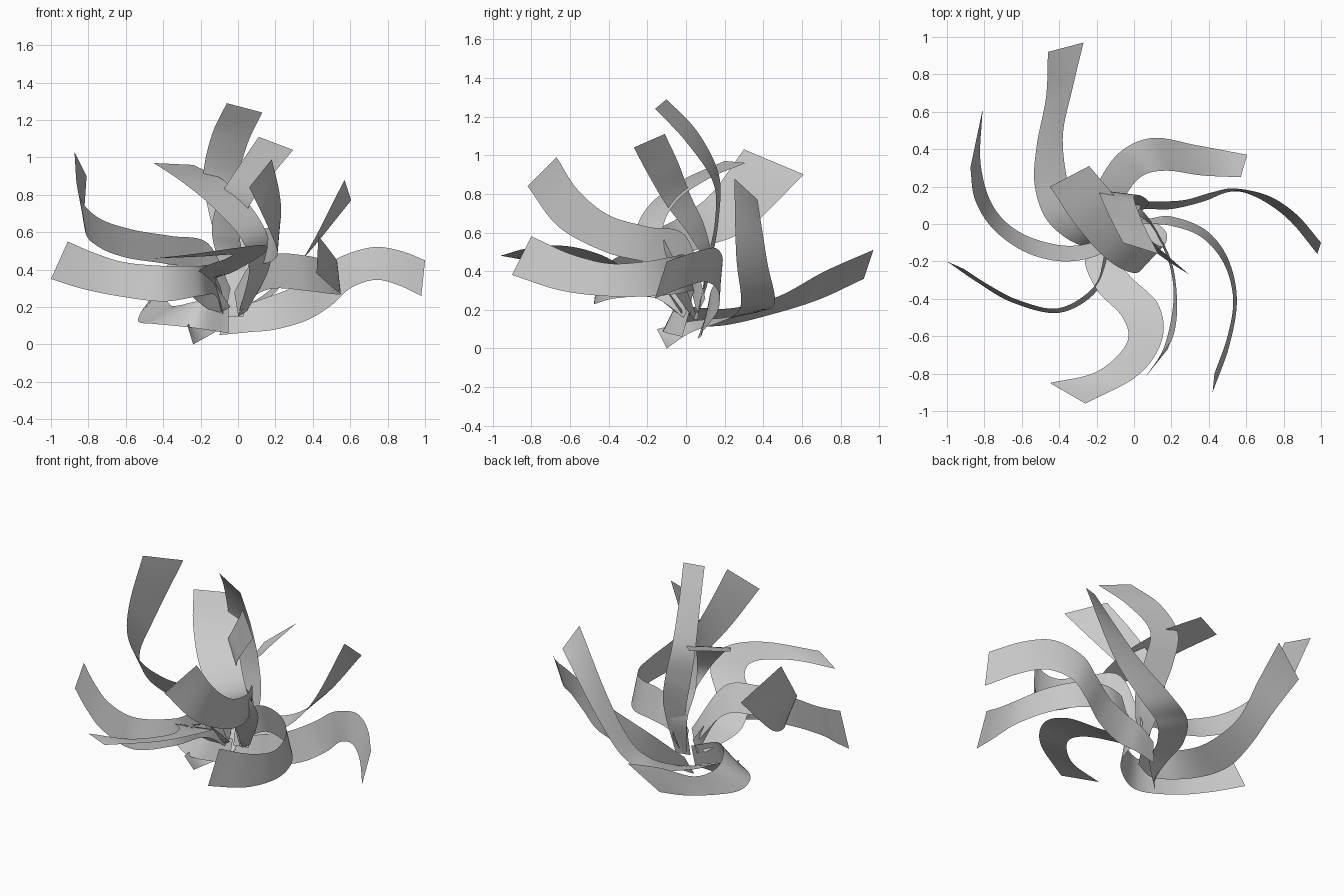
import bpy
from mathutils import Vector

STEPS = 8  # strips between two control points


def spline(pts):
    """Smooth curve through all the control points."""
    p = [Vector(q) for q in pts]
    p = [2 * p[0] - p[1]] + p + [2 * p[-1] - p[-2]]
    out = []
    for i in range(1, len(p) - 2):
        a, b, c, d = p[i - 1:i + 3]
        for k in range(STEPS):
            t = k / STEPS
            out.append(0.5 * (2 * b + (c - a) * t + (2 * a - 5 * b + 4 * c - d) * t * t
                              + (3 * b - a - 3 * c + d) * t ** 3))
    return out + [p[-2]]


def ribbon(name, edge_a, edge_b):
    """Thin sheet spanned between two edge curves, root to tip."""
    a, b = spline(edge_a), spline(edge_b)
    verts, faces = [], []
    for p, q in zip(a, b):
        verts += [p, (p + q) / 2, q]
    for i in range(len(a) - 1):
        for j in (0, 1):
            n = 3 * i + j
            faces.append((n, n + 1, n + 4, n + 3))
    me = bpy.data.meshes.new(name)
    me.from_pydata(verts, [], faces)
    me.shade_smooth()
    ob = bpy.data.objects.new(name, me)
    bpy.context.collection.objects.link(ob)


# low ribbon sweeping to the back
ribbon("back_ribbon",
       [(-0.05, -0.02, 0.06), (-0.25, -0.12, 0.09), (-0.45, 0.0, 0.11), (-0.53, 0.2, 0.12),
        (-0.52, 0.42, 0.17), (-0.47, 0.68, 0.25), (-0.46, 0.92, 0.36)],
       [(-0.05, 0.02, 0.2), (-0.2, -0.05, 0.23), (-0.31, 0.08, 0.21), (-0.36, 0.25, 0.21),
        (-0.38, 0.48, 0.27), (-0.33, 0.72, 0.4), (-0.27, 0.97, 0.51)])

# ribbon curling round the back and rising on the right
ribbon("back_right_ribbon",
       [(-0.24, -0.1, 0.0), (-0.1, 0.02, 0.08), (-0.04, 0.16, 0.13), (0.05, 0.26, 0.18),
        (0.18, 0.285, 0.26), (0.36, 0.26, 0.48), (0.57, 0.25, 0.88)],
       [(-0.27, -0.15, 0.1), (-0.24, 0.02, 0.14), (-0.2, 0.2, 0.16), (-0.08, 0.38, 0.19),
        (0.1, 0.46, 0.24), (0.34, 0.42, 0.45), (0.605, 0.37, 0.77)])

# ribbon that starts low and waves out to the right
ribbon("right_ribbon",
       [(-0.1, 0.06, 0.05), (0.05, 0.08, 0.065), (0.2, 0.08, 0.08), (0.37, 0.12, 0.13),
        (0.5, 0.17, 0.21), (0.6, 0.165, 0.3), (0.73, 0.1, 0.345), (0.85, 0.0, 0.32),
        (0.98, -0.16, 0.26)],
       [(-0.06, 0.1, 0.16), (0.04, 0.12, 0.21), (0.15, 0.12, 0.25), (0.28, 0.13, 0.3),
        (0.42, 0.17, 0.38), (0.54, 0.19, 0.465), (0.72, 0.15, 0.52), (0.87, 0.05, 0.5),
        (1.0, -0.1, 0.45)])

# upright ribbon turning from the right to the front
ribbon("front_right_ribbon",
       [(0.0, 0.02, 0.16), (0.09, 0.03, 0.26), (0.2, 0.04, 0.3), (0.38, -0.03, 0.285),
        (0.5, -0.18, 0.27), (0.55, -0.4, 0.27), (0.51, -0.65, 0.3), (0.42, -0.9, 0.38)],
       [(-0.02, 0.0, 0.28), (0.07, 0.0, 0.43), (0.2, -0.01, 0.485), (0.36, -0.07, 0.475),
        (0.48, -0.21, 0.45), (0.53, -0.4, 0.44), (0.5, -0.6, 0.49), (0.43, -0.8, 0.58)])

# upright ribbon rising to the front
ribbon("front_ribbon",
       [(0.0, 0.06, 0.18), (0.1, -0.02, 0.4), (0.19, -0.22, 0.45), (0.21, -0.42, 0.5),
        (0.16, -0.66, 0.63), (0.06, -0.82, 0.84)],
       [(0.02, 0.1, 0.26), (0.1, 0.0, 0.58), (0.2, -0.2, 0.63), (0.23, -0.4, 0.69),
        (0.22, -0.56, 0.82), (0.18, -0.67, 0.99)])

# flat S-shaped ribbon at the front
ribbon("front_s_ribbon",
       [(-0.12, -0.02, 0.16), (-0.26, -0.17, 0.28), (-0.2, -0.35, 0.4), (-0.06, -0.5, 0.46),
        (-0.04, -0.64, 0.48), (-0.2, -0.79, 0.47), (-0.45, -0.85, 0.46)],
       [(-0.04, -0.02, 0.2), (-0.12, -0.14, 0.34), (-0.02, -0.28, 0.39), (0.13, -0.43, 0.48),
        (0.15, -0.62, 0.53), (0.02, -0.81, 0.52), (-0.26, -0.96, 0.48)])

# upright ribbon to the left front
ribbon("front_left_ribbon",
       [(-0.08, 0.0, 0.15), (-0.12, -0.16, 0.26), (-0.2, -0.36, 0.26), (-0.4, -0.475, 0.23),
        (-0.65, -0.42, 0.26), (-0.84, -0.31, 0.3), (-1.0, -0.2, 0.35)],
       [(-0.06, 0.02, 0.24), (-0.15, -0.14, 0.41), (-0.21, -0.33, 0.42), (-0.4, -0.45, 0.42),
        (-0.61, -0.41, 0.44), (-0.77, -0.33, 0.49), (-0.91, -0.24, 0.55)])

# ribbon sweeping left and turning up
ribbon("left_ribbon",
       [(-0.06, 0.0, 0.2), (-0.2, -0.09, 0.39), (-0.38, -0.115, 0.43), (-0.6, -0.05, 0.465),
        (-0.75, 0.09, 0.525), (-0.82, 0.32, 0.62), (-0.81, 0.61, 0.9)],
       [(-0.04, 0.0, 0.3), (-0.16, -0.15, 0.54), (-0.36, -0.2, 0.58), (-0.57, -0.155, 0.615),
        (-0.75, -0.03, 0.68), (-0.85, 0.13, 0.8), (-0.875, 0.3, 1.03)])

# ribbon arching over the middle to the back left
ribbon("arching_ribbon",
       [(0.0, 0.04, 0.15), (0.06, -0.14, 0.4), (0.02, -0.26, 0.56), (-0.13, -0.2, 0.73),
        (-0.3, -0.02, 0.87), (-0.45, 0.2, 0.97)],
       [(0.05, 0.05, 0.18), (0.17, -0.04, 0.42), (0.15, -0.12, 0.6), (0.05, -0.05, 0.76),
        (-0.08, 0.12, 0.88), (-0.24, 0.31, 0.96)])

# tallest ribbon
ribbon("tall_ribbon",
       [(-0.06, 0.04, 0.15), (-0.09, 0.13, 0.45), (-0.15, 0.17, 0.68), (-0.185, 0.17, 0.9),
        (-0.14, 0.06, 1.12), (-0.06, -0.1, 1.29)],
       [(0.03, 0.06, 0.15), (0.08, 0.11, 0.45), (0.04, 0.15, 0.66), (0.0, 0.14, 0.86),
        (0.05, 0.0, 1.07), (0.13, -0.16, 1.24)])

# twisted upright ribbon beside it
ribbon("twisted_ribbon",
       [(-0.04, 0.05, 0.15), (-0.1, 0.13, 0.42), (-0.14, 0.1, 0.62), (-0.09, 0.02, 0.8),
        (0.01, -0.04, 0.96), (0.11, -0.11, 1.11)],
       [(0.03, 0.07, 0.2), (0.04, 0.1, 0.42), (0.01, 0.02, 0.58), (0.06, -0.1, 0.74),
        (0.17, -0.19, 0.89), (0.295, -0.27, 1.04)])
